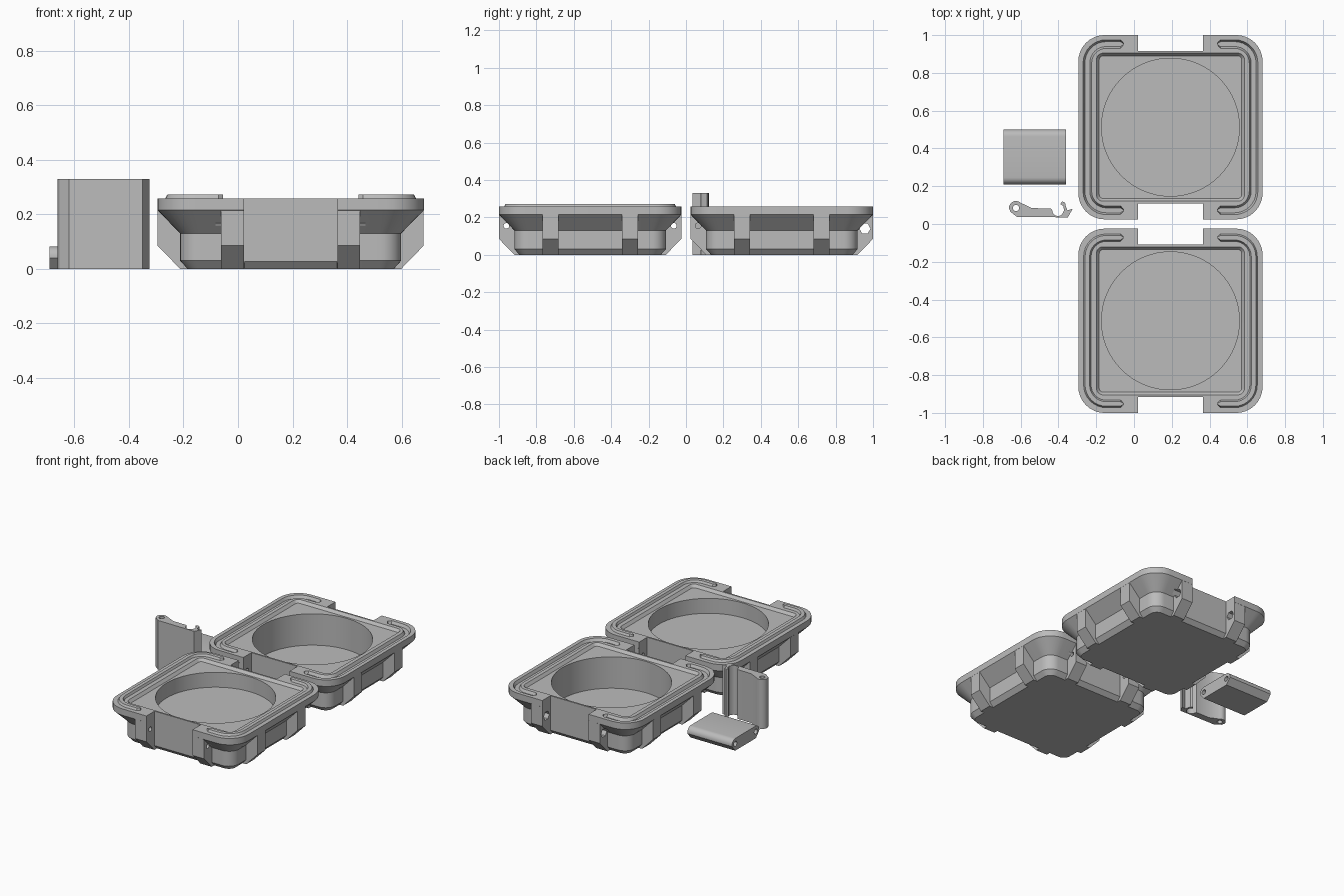
import bpy, bmesh, math

if "Cube" in bpy.data.objects:
    bpy.data.objects.remove(bpy.data.objects["Cube"], do_unlink=True)

grey = bpy.data.materials.new("plain grey")
grey.use_nodes = True
grey.diffuse_color = (0.5, 0.5, 0.5, 1)
grey.node_tree.nodes["Principled BSDF"].inputs["Base Color"].default_value = (0.5, 0.5, 0.5, 1)

CX, CY = 0.193, 0.5125   # tray centre
RIM = 0.258              # height of the tray rim


def loft(name, rings):
    """Solid skinned through closed rings, capped at both ends."""
    bm = bmesh.new()
    rows = [[bm.verts.new(p) for p in ring] for ring in rings]
    n = len(rows[0])
    for a, b in zip(rows, rows[1:]):
        for i in range(n):
            j = (i + 1) % n
            bm.faces.new((a[i], a[j], b[j], b[i]))
    bm.faces.new(rows[0])
    bm.faces.new(rows[-1])
    bmesh.ops.recalc_face_normals(bm, faces=bm.faces)
    mesh = bpy.data.meshes.new(name)
    bm.to_mesh(mesh)
    bm.free()
    mesh.materials.append(grey)
    obj = bpy.data.objects.new(name, mesh)
    bpy.context.collection.objects.link(obj)
    return obj


def arc(cx, cy, r, start, end, n=8):
    return [(cx + r * math.cos(math.radians(start + (end - start) * i / n)),
             cy + r * math.sin(math.radians(start + (end - start) * i / n))) for i in range(n + 1)]


def rounded_square(half, r, z):
    c = half - r
    pts = []
    for k, (sx, sy) in enumerate(((1, 1), (-1, 1), (-1, -1), (1, -1))):
        pts += arc(sx * c, sy * c, r, 90 * k, 90 * k + 90)
    return [(x, y, z) for x, y in pts]


def prism(name, outline, lo, hi, axis):
    """Extrude a 2D outline along x, y or z."""
    place = {"x": lambda a, b, t: (t, a, b),
             "y": lambda a, b, t: (a, t, b),
             "z": lambda a, b, t: (a, b, t)}[axis]
    return loft(name, [[place(a, b, t) for a, b in outline] for t in (lo, hi)])


def disc(cx, cy, r, n):
    return arc(cx, cy, r, 0, 360, n)[:-1]


def combine(body, other, operation):
    mod = body.modifiers.new("combine", "BOOLEAN")
    mod.operation = operation
    mod.solver = "EXACT"
    mod.object = other
    bpy.context.view_layer.objects.active = body
    bpy.ops.object.modifier_apply(modifier=mod.name)
    bpy.data.objects.remove(other, do_unlink=True)


def smooth(obj):
    bpy.ops.object.select_all(action="DESELECT")
    obj.select_set(True)
    bpy.context.view_layer.objects.active = obj
    bpy.ops.object.shade_smooth_by_angle(angle=math.radians(28))


def seal_strip(name, side, section):
    """C-shaped strip round one side of the rim, with tapered tips."""
    lines = []
    for o, z in section:
        h, r = 0.44 + o, 0.1 + o
        c = h - r
        line = [(0.248, 0.44 + 0.2 * o), (0.265, h)]
        line += arc(c, c, r, 90, 0) + arc(c, -c, r, 0, -90)
        line += [(0.265, -h), (0.248, -0.44 - 0.2 * o)]
        lines.append([(side * x, y, z) for x, y in line])
    return loft(name, list(zip(*lines)))


def tray(name, floor):
    # Body with bottom chamfer, flared rim and recessed top panel
    body = loft(name, [rounded_square(*ring) for ring in (
        (0.378, 0.05, 0), (0.405, 0.075, 0.03), (0.405, 0.075, 0.13),
        (0.488, 0.14, 0.215), (0.488, 0.14, RIM),
        (0.392, 0.035, RIM), (0.377, 0.02, 0.24))])
    # Paired ribs on all four sides
    for s in (-1, 1):
        outline = [(s * d, z) for d, z in
                   ((0.37, 0), (0.405, 0), (0.4875, 0.085), (0.4875, 0.23), (0.37, 0.23))]
        for t in (-1, 1):
            lo, hi = sorted((t * 0.17, t * 0.255))
            combine(body, prism("rib", outline, lo, hi, "x"), "UNION")
            combine(body, prism("rib", outline, lo, hi, "y"), "UNION")
    # Latch and hinge notches
    for s in (-1, 1):
        notch = [(s * d, z) for d, z in ((0.403, -0.1), (0.6, -0.1), (0.6, 0.4), (0.403, 0.4))]
        combine(body, prism("notch", notch, -0.171, 0.171, "x"), "DIFFERENCE")
    # Round pocket
    combine(body, prism("pocket", disc(0, 0, 0.365, 64), floor, 0.4, "z"), "DIFFERENCE")
    return body


def bore(body, y, z, r, n):
    combine(body, prism("bore", disc(y, z, r, n), -0.275, 0.275, "x"), "DIFFERENCE")


# Front tray: shallow pocket, raised seal ridges
front_tray = tray("front_tray", 0.14)
for y in (-0.4475, 0.4475):
    bore(front_tray, y, 0.155, 0.015, 16)
front_tray.location = (CX, -CY, 0)
smooth(front_tray)
for side, label in ((-1, "right"), (1, "left")):
    ridge = seal_strip("seal_ridge_" + label, side,
                       ((-0.022, RIM - 0.004), (-0.012, 0.272), (0.012, 0.272), (0.022, RIM - 0.004)))
    ridge.location = (CX, -CY, 0)
    smooth(ridge)

# Back tray: deep pocket, matching seal grooves
back_tray = tray("back_tray", 0.03)
bore(back_tray, -0.4475, 0.155, 0.015, 16)
bore(back_tray, 0.444, 0.14, 0.03, 6)
for side in (-1, 1):
    groove = seal_strip("groove", side,
                        ((-0.025, 0.262), (-0.013, 0.24), (0.013, 0.24), (0.025, 0.262)))
    combine(back_tray, groove, "DIFFERENCE")
back_tray.location = (CX, CY, 0)
smooth(back_tray)

# Hinge link lying flat, with a pin bore at each end
link = prism("hinge_link", [(0.245, 0), (0.465, 0), (0.5, 0.04)]
             + arc(0.463, 0.045, 0.037, 0, 90, 6) + arc(0.247, 0.045, 0.037, 90, 180, 6)
             + [(0.21, 0.04)], -0.69, -0.36, "x")
for y in (0.247, 0.463):
    combine(link, prism("bore", disc(y, 0.045, 0.017, 16), -0.8, -0.2, "x"), "DIFFERENCE")
smooth(link)

# Latch standing on end: pivot eye, flat arm and hook
latch = prism("latch", [(-0.655, 0.065), (-0.62, 0.038), (-0.35, 0.035), (-0.325, 0.08),
                        (-0.352, 0.072), (-0.36, 0.09), (-0.365, 0.112), (-0.38, 0.12),
                        (-0.39, 0.106), (-0.374, 0.095), (-0.37, 0.072)]
              + arc(-0.403, 0.072, 0.03, -20, -180, 8)
              + [(-0.44, 0.082), (-0.54, 0.084), (-0.595, 0.11)]
              + arc(-0.625, 0.085, 0.037, 50, 180, 8), 0, 0.33, "z")
combine(latch, prism("bore", disc(-0.625, 0.085, 0.017, 16), -0.1, 0.5, "z"), "DIFFERENCE")
smooth(latch)
